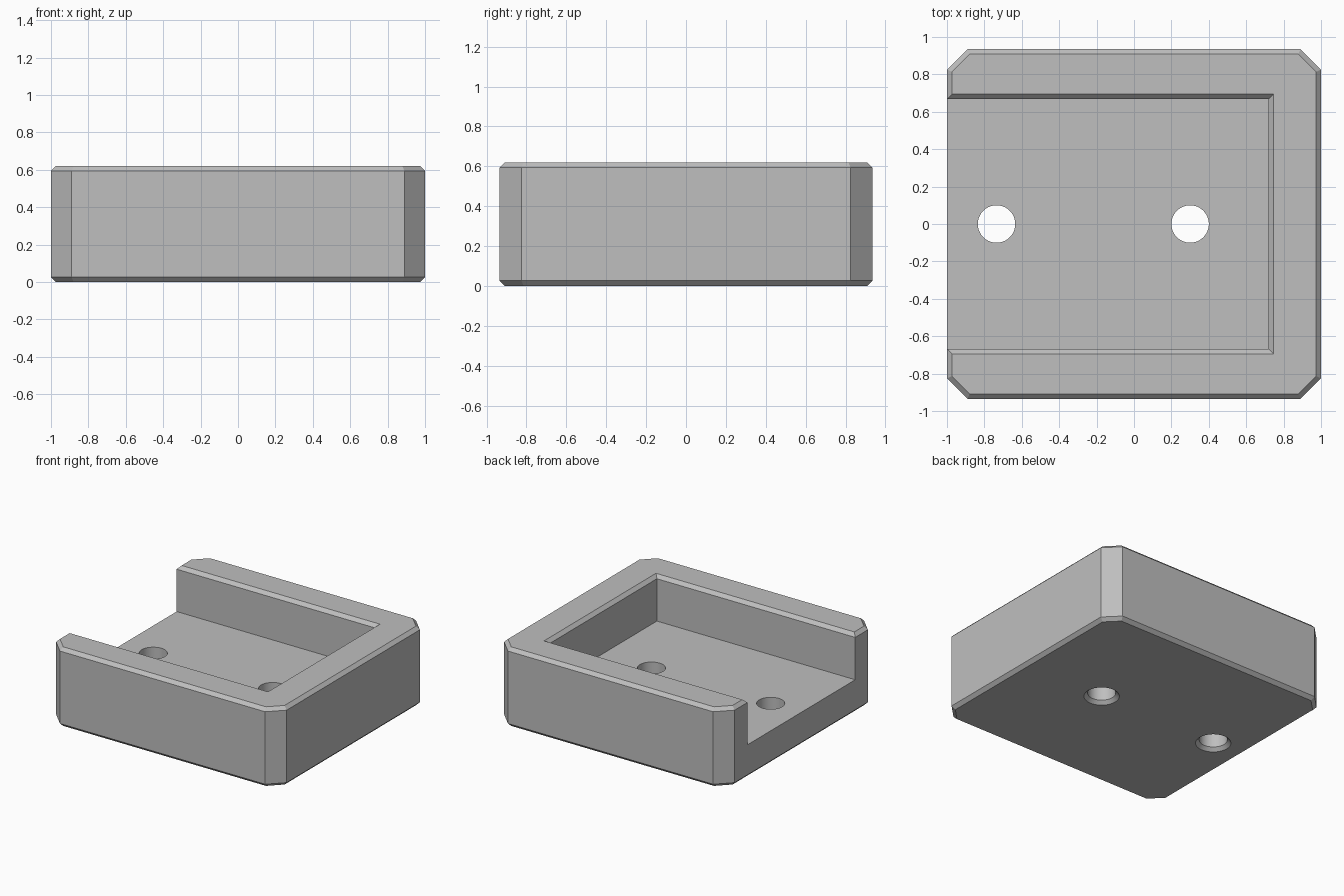
import bpy, bmesh
from math import cos, sin, tan, pi

if "Cube" in bpy.data.objects:
    bpy.data.objects.remove(bpy.data.objects["Cube"], do_unlink=True)

HALF_X, HALF_Y, HEIGHT = 1.0, 0.935, 0.62
CORNER, BEVEL = 0.11, 0.026
FLOOR = 0.262
HOLE_R, HOLE_X = 0.1, (-0.735, 0.3)


def loft(name, rings):
    """Closed solid through rings given as (outline points, z)."""
    bm = bmesh.new()
    loops = [[bm.verts.new((x, y, z)) for x, y in pts] for pts, z in rings]
    bm.faces.new(loops[0][::-1])
    bm.faces.new(loops[-1])
    for low, high in zip(loops, loops[1:]):
        n = len(low)
        for i in range(n):
            j = (i + 1) % n
            bm.faces.new((low[i], low[j], high[j], high[i]))
    bmesh.ops.recalc_face_normals(bm, faces=bm.faces)
    mesh = bpy.data.meshes.new(name)
    bm.to_mesh(mesh)
    bm.free()
    obj = bpy.data.objects.new(name, mesh)
    bpy.context.collection.objects.link(obj)
    return obj


def octagon(inset):
    """Rectangle with cut corners, offset inwards evenly."""
    x, y = HALF_X - inset, HALF_Y - inset
    c = CORNER - inset * (1 - tan(pi / 8))
    return [(x, -y + c), (x, y - c), (x - c, y), (-x + c, y),
            (-x, y - c), (-x, -y + c), (-x + c, -y), (x - c, -y)]


def pocket(grow):
    x, y = 0.72 + grow, 0.668 + grow
    return [(-1.2, -y), (x, -y), (x, y), (-1.2, y)]


def circle(cx, r, n=64):
    return [(cx + r * cos(2 * pi * i / n), r * sin(2 * pi * i / n)) for i in range(n)]


# Chamfered block
body = loft("holder_body", [(octagon(BEVEL), 0), (octagon(0), BEVEL),
                            (octagon(0), HEIGHT - BEVEL), (octagon(BEVEL), HEIGHT)])

# Open-ended pocket with a flared rim
over = 0.05
cutters = [loft("pocket_cutter", [(pocket(0), FLOOR), (pocket(0), HEIGHT - BEVEL),
                                  (pocket(BEVEL + over), HEIGHT + over)])]

# Through holes, countersunk from below
for x in HOLE_X:
    cutters.append(loft("hole_cutter", [(circle(x, HOLE_R + BEVEL + over), -over),
                                        (circle(x, HOLE_R), BEVEL),
                                        (circle(x, HOLE_R), FLOOR + 0.1)]))

for cutter in cutters:
    cutter.hide_render = True
    mod = body.modifiers.new(cutter.name, "BOOLEAN")
    mod.operation = "DIFFERENCE"
    mod.solver = "EXACT"
    mod.object = cutter

# Bake the cuts and drop the cutters
bpy.context.view_layer.update()
graph = bpy.context.evaluated_depsgraph_get()
result = bpy.data.meshes.new_from_object(body.evaluated_get(graph))
body.modifiers.clear()
body.data = result
for cutter in cutters:
    bpy.data.objects.remove(cutter, do_unlink=True)

# Plain grey finish
grey = bpy.data.materials.new("plain_grey")
grey.use_nodes = True
color = (0.52, 0.52, 0.52, 1)
grey.diffuse_color = color
grey.node_tree.nodes["Principled BSDF"].inputs["Base Color"].default_value = color
body.data.materials.clear()
body.data.materials.append(grey)

bpy.ops.object.select_all(action="DESELECT")
body.select_set(True)
bpy.context.view_layer.objects.active = body
bpy.ops.object.shade_smooth_by_angle(angle=pi / 6)
